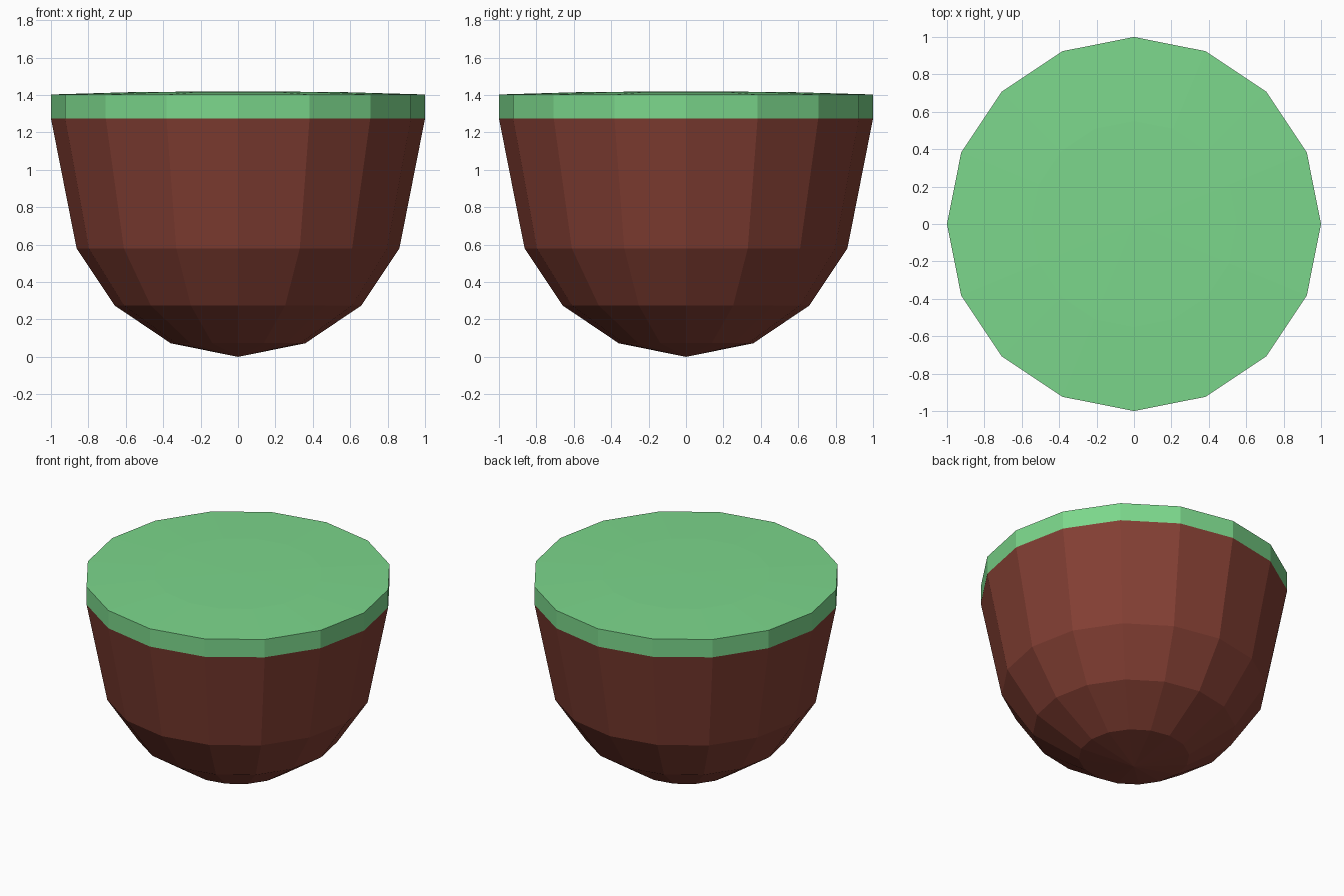
import bpy
import bmesh
from math import cos, sin, tau

if "Cube" in bpy.data.objects:
    bpy.data.objects.remove(bpy.data.objects["Cube"])

SIDES = 16


def material(name, color):
    mat = bpy.data.materials.new(name)
    mat.diffuse_color = (*color, 1.0)
    mat.use_nodes = True
    mat.node_tree.nodes["Principled BSDF"].inputs["Base Color"].default_value = mat.diffuse_color
    return mat


def lathe(name, profile, mat):
    """Revolve (radius, z) points around z; radius 0 makes a single pole."""
    bm = bmesh.new()
    rings = []
    for r, z in profile:
        count = SIDES if r > 0 else 1
        rings.append([bm.verts.new((r * cos(tau * i / SIDES), r * sin(tau * i / SIDES), z))
                      for i in range(count)])
    for low, high in zip(rings, rings[1:]):
        for i in range(SIDES):
            j = (i + 1) % SIDES
            corners = [low[i % len(low)], low[j % len(low)],
                       high[j % len(high)], high[i % len(high)]]
            bm.faces.new(list(dict.fromkeys(corners)))
    mesh = bpy.data.meshes.new(name)
    bm.to_mesh(mesh)
    bm.free()
    mesh.materials.append(mat)
    obj = bpy.data.objects.new(name, mesh)
    bpy.context.collection.objects.link(obj)
    return obj


# Rounded underside of earth
lathe("soil_bowl",
      [(0, 0), (0.36, 0.073), (0.66, 0.275), (0.863, 0.58), (1, 1.275)],
      material("soil", (0.23, 0.05, 0.034)))

# Grass rim and gently domed top
lathe("grass_cap",
      [(1, 1.275), (1, 1.403), (0.55, 1.416), (0, 1.42)],
      material("grass", (0.20, 0.68, 0.26)))
